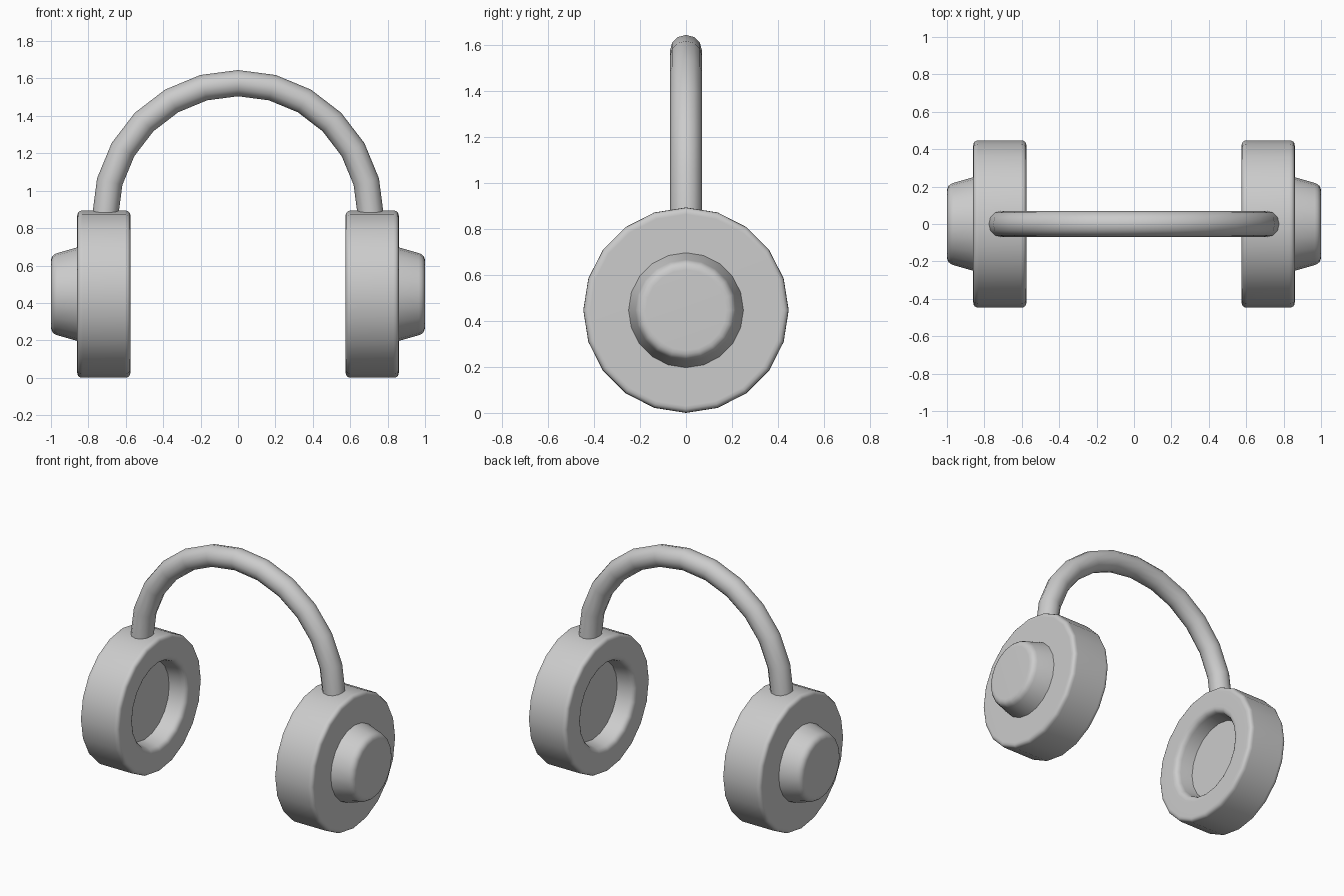
import bpy, bmesh, math
from mathutils import Vector, Matrix

cube = bpy.data.objects.get("Cube")
if cube:
    bpy.data.objects.remove(cube, do_unlink=True)

grey = bpy.data.materials.new("plain grey")
grey.use_nodes = True
colour = (0.6, 0.6, 0.6, 1)
grey.diffuse_color = colour
grey.node_tree.nodes["Principled BSDF"].inputs["Base Color"].default_value = colour

CUP_Z = 0.447
SIDES = 20


def finish(name, bm):
    bmesh.ops.recalc_face_normals(bm, faces=bm.faces)
    mesh = bpy.data.meshes.new(name)
    bm.to_mesh(mesh)
    bm.free()
    mesh.materials.append(grey)
    obj = bpy.data.objects.new(name, mesh)
    bpy.context.collection.objects.link(obj)
    bpy.ops.object.select_all(action='DESELECT')
    obj.select_set(True)
    bpy.context.view_layer.objects.active = obj
    bpy.ops.object.shade_smooth_by_angle(angle=math.radians(35))
    normals = obj.modifiers.new("Flat face normals", 'WEIGHTED_NORMAL')
    normals.keep_sharp = True
    return obj


def rounded(profile, steps=4):
    """Round each (x, radius, bevel) corner of a profile."""
    points = []
    for i, (x, r, bevel) in enumerate(profile):
        corner = Vector((x, r))
        if not bevel:
            points.append(corner)
            continue
        ends = [Vector(profile[j][:2]) for j in (i - 1, i + 1)]
        a, b = [corner + (e - corner).normalized() * bevel for e in ends]
        for s in range(steps + 1):
            t = s / steps
            points.append(a * (1 - t) ** 2 + corner * 2 * t * (1 - t) + b * t * t)
    return points


def lathe(name, profile, side):
    """Spin a profile about the x axis; both ends lie on the axis."""
    bm = bmesh.new()
    verts = [bm.verts.new((side * p.x, 0, p.y)) for p in rounded(profile)]
    edges = [bm.edges.new(pair) for pair in zip(verts, verts[1:])]
    bmesh.ops.spin(bm, geom=verts + edges, cent=(0, 0, 0), axis=(1, 0, 0),
                   angle=math.tau, steps=SIDES, use_merge=True)
    bmesh.ops.remove_doubles(bm, verts=bm.verts, dist=1e-4)
    bmesh.ops.translate(bm, verts=bm.verts, vec=(0, 0, CUP_Z))
    return finish(name, bm)


# Ear cups with a hollow inner face, and tapered outer caps
cup = [(0.69, 0, 0), (0.69, 0.26, 0), (0.575, 0.28, 0.035),
       (0.575, 0.447, 0.03), (0.86, 0.447, 0.03), (0.86, 0, 0)]
cap = [(0.85, 0, 0), (0.85, 0.25, 0), (0.86, 0.25, 0),
       (1.0, 0.21, 0.035), (1.0, 0, 0)]
for label, side in (("left", 1), ("right", -1)):
    lathe(label + "_ear_cup", cup, side)
    lathe(label + "_outer_cap", cap, side)

# Headband: half ring with a round section
bm = bmesh.new()
ring = bmesh.ops.create_circle(bm, segments=12, radius=0.07, cap_ends=False,
                               matrix=Matrix.Translation((0.71, 0, 0)))["verts"]
ring_edges = list(bm.edges)
bmesh.ops.spin(bm, geom=ring + ring_edges, cent=(0, 0, 0), axis=(0, -1, 0),
               angle=math.pi, steps=12)
bmesh.ops.holes_fill(bm, edges=[e for e in bm.edges if e.is_boundary], sides=12)
bmesh.ops.translate(bm, verts=bm.verts, vec=(0, 0, 0.865))
finish("headband", bm)
